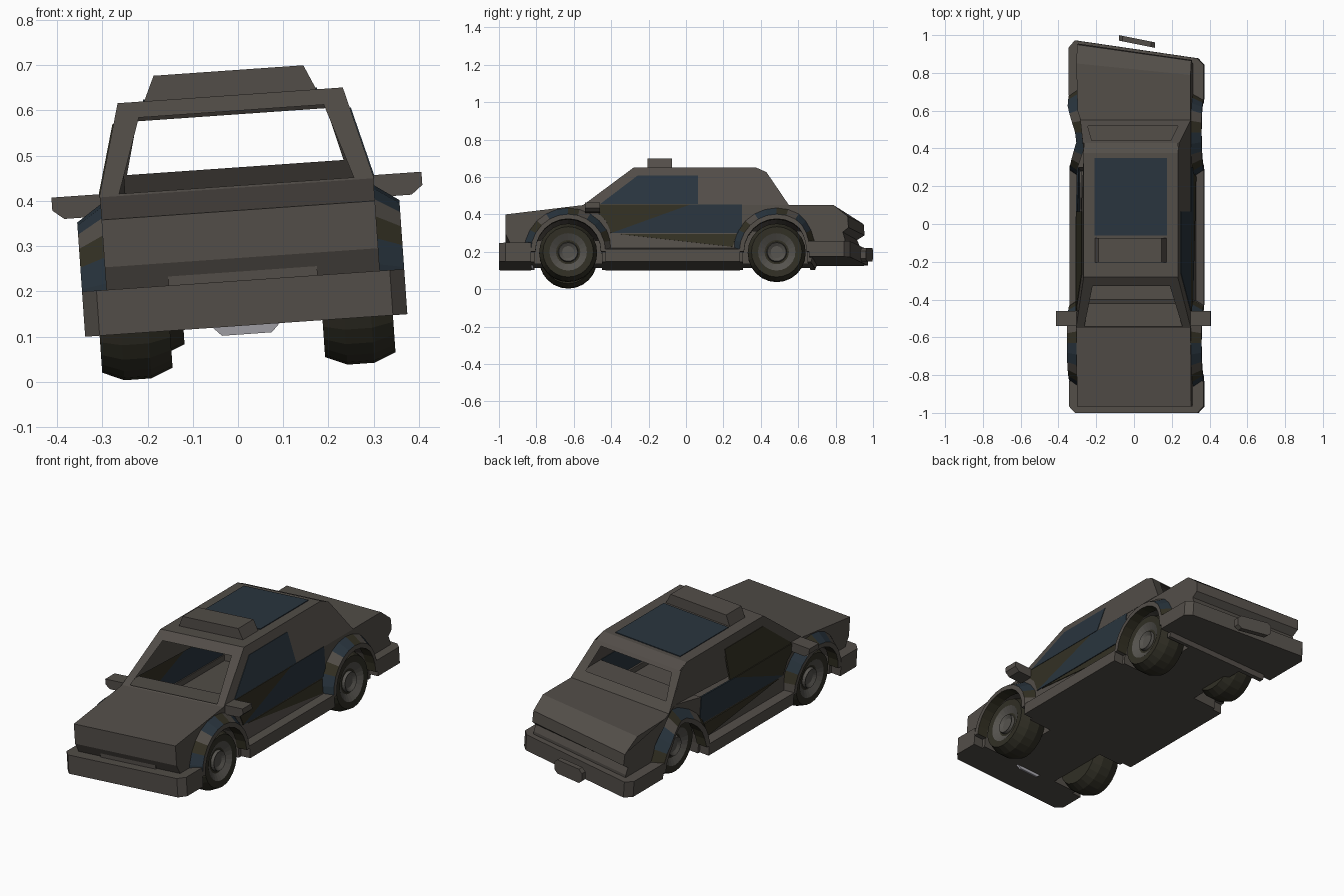
import bpy, bmesh, math
from mathutils import Vector

if "Cube" in bpy.data.objects:
    bpy.data.objects.remove(bpy.data.objects["Cube"])


def material(name, rgb):
    m = bpy.data.materials.new(name)
    m.use_nodes = True
    m.diffuse_color = (*rgb, 1)
    bsdf = m.node_tree.nodes["Principled BSDF"]
    bsdf.inputs["Base Color"].default_value = (*rgb, 1)
    bsdf.inputs["Roughness"].default_value = 0.8
    return m


BODY = material("worn brown paint", (0.085, 0.075, 0.065))
BLUE = material("dark blue glass", (0.022, 0.035, 0.048))
OLIVE = material("dark olive stain", (0.033, 0.03, 0.017))
TYRE = material("tyre rubber", (0.03, 0.028, 0.018))
RIM = material("rim metal", (0.09, 0.085, 0.075))
PALE = material("pale plate", (0.45, 0.44, 0.48))
ROLL = math.radians(4)


def place(co, dent=True):
    """Crush the rear corner, dent the right flank, then lean the car."""
    x, y, z = co
    if dent:
        if x < -0.28 and z > 0.2:
            x += 0.055 * max(0, 1 - abs(y - 0.45) / 0.17)
        if y > 0.6 and x > -0.2:
            y -= 0.17 * (x + 0.2) * (y - 0.6) / 0.35
    c, s = math.cos(ROLL), math.sin(ROLL)
    return Vector((0.027 + x * c - z * s, y, x * s + z * c))


def finish(name, bm, mats, dent=True, lean=True):
    bmesh.ops.recalc_face_normals(bm, faces=bm.faces)
    if lean:
        for v in bm.verts:
            v.co = place(v.co, dent)
    me = bpy.data.meshes.new(name)
    bm.to_mesh(me)
    bm.free()
    for m in mats:
        me.materials.append(m)
    ob = bpy.data.objects.new(name, me)
    bpy.context.collection.objects.link(ob)
    return ob


def prism(name, pts, offset, mat, scale=1.0, **kw):
    """Extrude a flat outline along an offset, optionally tapering in x and y."""
    bm = bmesh.new()
    off = Vector(offset)
    a = [bm.verts.new(p) for p in pts]
    b = [bm.verts.new(Vector((p[0] * scale, p[1], p[2])) + off) for p in pts]
    bm.faces.new(a)
    bm.faces.new(b[::-1])
    for i in range(len(a)):
        j = (i + 1) % len(a)
        bm.faces.new((a[i], a[j], b[j], b[i]))
    return finish(name, bm, [mat], **kw)


def arc(cy, r, n=12, cz=0.178):
    return [(cy - r * math.cos(math.pi * i / n), cz + r * math.sin(math.pi * i / n))
            for i in range(n + 1)]


AXLES = {"front": -0.63, "rear": 0.485}
FLOOR = 0.125

# Lower body: side outline with wheel openings and a dip for the interior
outline = [(-0.95, FLOOR)]
for cy in AXLES.values():
    outline += [(cy - 0.18, FLOOR)] + arc(cy, 0.18) + [(cy + 0.18, FLOOR)]
outline += [(0.69, FLOOR), (0.7, 0.15), (0.93, 0.15), (0.93, 0.25), (0.915, 0.285),
            (0.955, 0.31), (0.95, 0.37), (0.85, 0.43), (0.6, 0.43), (0.45, 0.43),
            (0.3, 0.43), (0.28, 0.25), (-0.4, 0.25), (-0.42, 0.43), (-0.55, 0.43),
            (-0.965, 0.38), (-0.965, 0.275), (-0.94, 0.225)]
prism("lower_body", [(-0.303, y, z) for y, z in outline], (0.606, 0, 0), BODY)
under = [(-0.95, FLOOR), (0.69, FLOOR), (0.69, 0.3), (0.3, 0.3), (0.25, 0.25), (-0.95, 0.25)]
prism("underbody", [(-0.165, y, z) for y, z in under], (0.33, 0, 0), BODY)

# Bumpers with clipped corners
def bumper(name, end, tip, inner, z, h):
    half = [(0.357, inner), (0.357, tip), (0.325, end)]
    plan = half + [(-x, y) for x, y in reversed(half)]
    prism(name, [(x, y, z) for x, y in plan], (0, 0, h), BODY)


bumper("front_bumper", -1.0, -0.965, -0.83, FLOOR, 0.1)
bumper("rear_bumper", 0.972, 0.935, 0.68, 0.15, 0.085)


def wall_x(z):
    """Half width of the side wall at a height."""
    if z > 0.43:
        return 0.303 - (z - 0.43) * 0.268
    return 0.303 + max(0, 0.28 - z) * 0.15


def panel(name, side, pts, mat, thick=0.008):
    prism(name, [(side * (wall_x(z) - thick / 2), y, z) for y, z in pts],
          (side * thick, 0, 0), mat)


def arch(name, side, cy):
    """Flared wheel arch with stained faces."""
    bm = bmesh.new()
    rings = [(0.298, 0.175), (0.357, 0.175), (0.357, 0.2), (0.298, 0.24)]
    cols = [[bm.verts.new((side * x, y, z)) for y, z in arc(cy, r)] for x, r in rings]
    for k in range(4):
        a, b = cols[k], cols[(k + 1) % 4]
        for i in range(len(a) - 1):
            f = bm.faces.new((a[i], a[i + 1], b[i + 1], b[i]))
            f.material_index = (1, 1, 2, 0)[i % 4] if k == 2 else (2 if k == 0 else 0)
    for i in (0, -1):
        bm.faces.new([c[i] for c in cols])
    finish(name, bm, [BODY, BLUE, OLIVE])


def wheel(name, side, cy, dx=0, dz=0, n=24):
    """Turned tyre, rim and hub."""
    prof = [(-0.078, 0.0), (-0.078, 0.135), (-0.03, 0.155), (0.03, 0.155), (0.078, 0.135),
            (0.076, 0.1), (0.056, 0.065), (0.056, 0.054), (0.072, 0.05), (0.06, 0.032), (0.06, 0.0)]
    mats = [0, 0, 0, 0, 0, 1, 0, 1, 1, 1]
    bm = bmesh.new()
    rows = []
    for x, r in prof:
        k = n if r else 1
        rows.append([bm.verts.new((side * (0.247 + x) + dx, cy + r * math.cos(math.tau * i / n),
                                   0.178 + dz + r * math.sin(math.tau * i / n))) for i in range(k)])
    for a, b, m in zip(rows, rows[1:], mats):
        for i in range(n):
            j = (i + 1) % n
            vs = [a[i % len(a)], a[j % len(a)], b[j % len(b)], b[i % len(b)]]
            bm.faces.new(list(dict.fromkeys(vs))).material_index = m
    finish(name, bm, [TYRE, RIM], dent=False)


# Parts repeated on both sides
for side, tag in ((1, "left"), (-1, "right")):
    sill = [(0.29, FLOOR), (0.357, FLOOR), (0.357, 0.19), (0.315, 0.2), (0.303, 0.28), (0.29, 0.28)]
    prism(tag + "_sill", [(side * x, -0.43, z) for x, z in sill], (0, 0.72, 0), BODY)
    panel(tag + "_sill_stain", side, [(-0.36, 0.275), (0.27, 0.275), (0.25, 0.205)], OLIVE)
    panel(tag + "_door_front", side, [(-0.52, 0.432), (0.02, 0.432), (-0.4, 0.28), (-0.43, 0.35)], OLIVE)
    panel(tag + "_door_rear", side, [(-0.4, 0.28), (0.02, 0.432), (0.3, 0.432), (0.3, 0.28)], BLUE)
    panel(tag + "_cabin_side", side, [(-0.55, 0.43), (0.45, 0.43), (0.55, 0.43), (0.43, 0.61),
                                      (0.375, 0.635), (-0.28, 0.635)], BODY, 0.003)
    panel(tag + "_side_window", side, [(-0.46, 0.435), (0.065, 0.435), (0.065, 0.59), (-0.26, 0.59)],
          BLUE if side > 0 else OLIVE)
    mirror = [(0.29, 0.388), (0.385, 0.388), (0.41, 0.408), (0.41, 0.437), (0.29, 0.437)]
    prism(tag + "_mirror", [(side * x, -0.54, z) for x, z in mirror], (0, 0.08, 0), BODY)
    for end, cy in AXLES.items():
        arch(f"{tag}_{end}_arch", side, cy)
        bent = side < 0 and end == "rear"
        wheel(f"{tag}_{end}_wheel", side, cy, 0.03 * bent, 0.05 * bent)


def window_frame(name, outer, inner):
    """Four-sided frame; corners given as (half width, y, z) for bottom and top."""
    bm = bmesh.new()
    loops = []
    for (b, t) in (outer, inner):
        pts = [(-b[0], *b[1:]), (b[0], *b[1:]), (t[0], *t[1:]), (-t[0], *t[1:])]
        loops.append([bm.verts.new(p) for p in pts])
    o, i = loops
    for k in range(4):
        j = (k + 1) % 4
        bm.faces.new((o[k], o[j], i[j], i[k]))
    finish(name, bm, [BODY])


# Cabin frames and roof, with open windscreen and rear window
window_frame("windscreen_frame", ((0.303, -0.55, 0.43), (0.248, -0.28, 0.635)),
             ((0.26, -0.543, 0.435), (0.205, -0.327, 0.6)))
window_frame("rear_window_frame", ((0.303, 0.55, 0.43), (0.255, 0.43, 0.61)),
             ((0.24, 0.52, 0.475), (0.21, 0.443, 0.592)))
roof = [(-0.28, 0.635), (0.375, 0.635), (0.43, 0.61), (0.43, 0.605), (0.375, 0.628), (-0.28, 0.628)]
prism("roof", [(-0.249, y, z) for y, z in roof], (0.498, 0, 0), BODY)


def rect(hx, y0, y1, z):
    return [(-hx, y0, z), (hx, y0, z), (hx, y1, z), (-hx, y1, z)]


prism("sunroof", rect(0.193, -0.06, 0.35, 0.633), (0, 0, 0.006), BLUE)
prism("roof_box", rect(0.193, -0.205, -0.075, 0.63), (0, 0, 0.06), BODY, scale=0.86)

# Loose plates: one hanging below the nose, one torn off behind the tail
prism("hanging_plate", [(-0.075, -0.83, 0.126), (0.075, -0.83, 0.126),
                        (0.055, -0.825, 0.106), (-0.055, -0.825, 0.106)], (0, 0.012, 0), PALE)
torn = [(-0.08, 0.165), (-0.06, 0.148), (0.09, 0.148), (0.11, 0.165), (0.11, 0.205),
        (0.09, 0.222), (-0.06, 0.222), (-0.08, 0.205)]
prism("torn_rear_piece", [(x, 0.955 - 0.2 * x, z) for x, z in torn], (0, 0.029, 0), BODY, lean=False)
